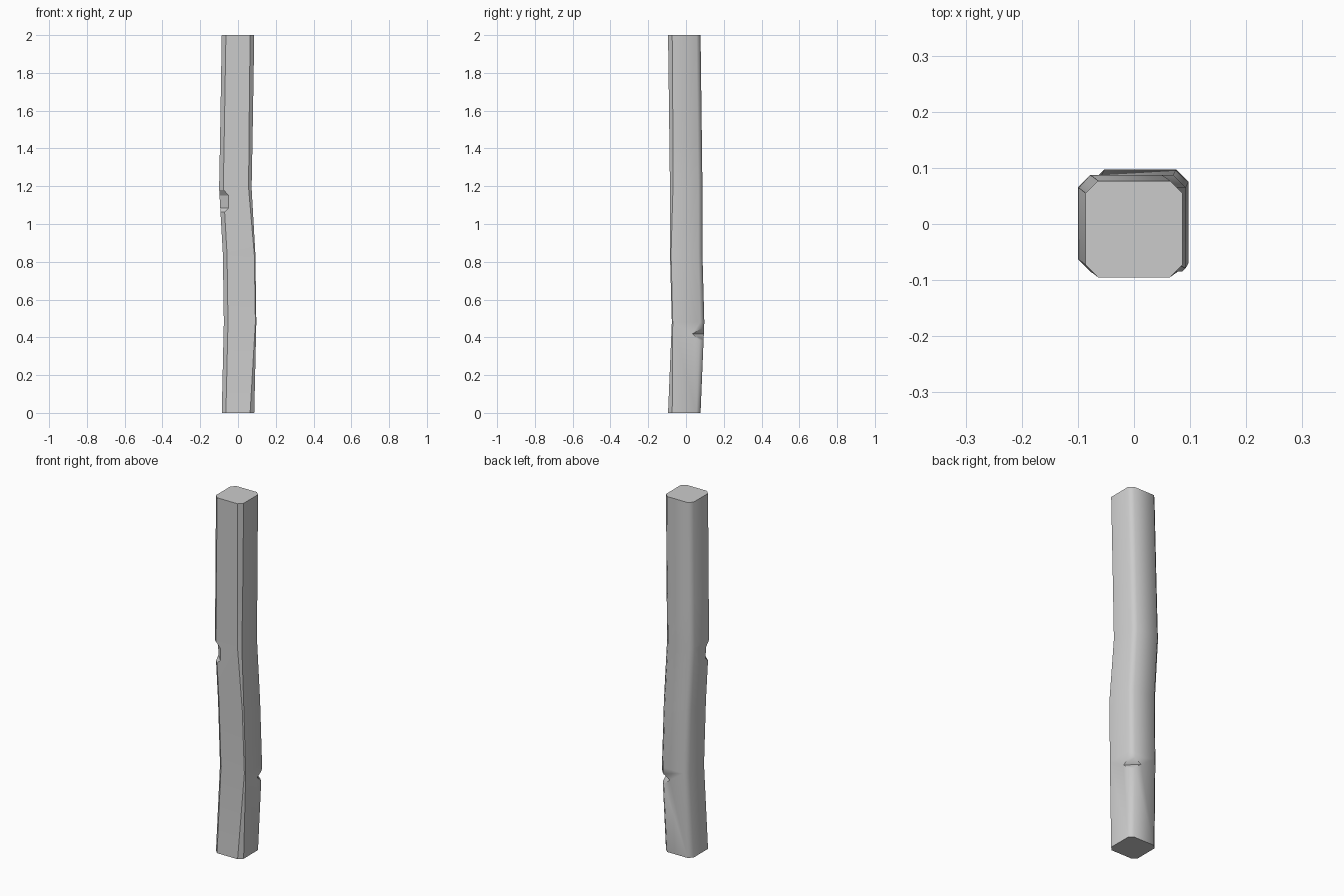
import bpy, bmesh, math
from mathutils import Vector, Euler

cube = bpy.data.objects.get("Cube")
if cube:
    bpy.data.objects.remove(cube, do_unlink=True)

# Grey wood material
wood = bpy.data.materials.new("pale_grey_wood")
wood.use_nodes = True
colour = (0.6, 0.6, 0.6, 1)
wood.diffuse_color = colour
wood.node_tree.nodes["Principled BSDF"].inputs["Base Color"].default_value = colour

HALF = 0.086
CHAMFER = 0.022

# Height, centre x, centre y, front left chamfer
RINGS = [
    (0.0, 0.0, -0.009, CHAMFER),
    (0.48, 0.011, 0.011, 0.005),
    (0.84, 0.006, 0.001, 0.006),
    (1.19, -0.014, 0.001, 0.016),
    (1.45, -0.009, -0.002, 0.019),
    (2.0, 0.0, -0.009, CHAMFER),
]


def section(z, cx, cy, front_left):
    """Square with cut corners, counter-clockwise from the front right."""
    points = []
    for sx, sy in ((-1, -1), (1, -1), (1, 1), (-1, 1)):
        c = front_left if (sx, sy) == (1, -1) else CHAMFER
        along_x = (cx + sx * (HALF - c), cy + sy * HALF, z)
        along_y = (cx + sx * HALF, cy + sy * (HALF - c), z)
        points += [along_y, along_x] if sx == sy else [along_x, along_y]
    return points


def new_object(name, bm):
    mesh = bpy.data.meshes.new(name)
    bm.to_mesh(mesh)
    bm.free()
    obj = bpy.data.objects.new(name, mesh)
    bpy.context.collection.objects.link(obj)
    return obj


# Crooked post lofted through the rings
bm = bmesh.new()
loops = [[bm.verts.new(p) for p in section(*ring)] for ring in RINGS]
for low, high in zip(loops, loops[1:]):
    for i in range(8):
        j = (i + 1) % 8
        bm.faces.new((low[i], low[j], high[j], high[i]))
bm.faces.new(loops[0][::-1])
bm.faces.new(loops[-1])
bmesh.ops.recalc_face_normals(bm, faces=bm.faces)
post = new_object("wooden_post", bm)
post.data.materials.append(wood)


def notch(name, corner, angle, profile):
    """Cut a chip across a corner; the profile is (outward, height)."""
    bm = bmesh.new()
    out = Vector((math.cos(angle), math.sin(angle), 0))
    side = Vector((-out.y, out.x, 0)) * 0.15
    ends = []
    for s in (-1, 1):
        ends.append([bm.verts.new(Vector(corner) + out * d + side * s + Vector((0, 0, h)))
                     for d, h in profile])
    n = len(profile)
    for i in range(n):
        j = (i + 1) % n
        bm.faces.new((ends[0][i], ends[0][j], ends[1][j], ends[1][i]))
    bm.faces.new(ends[0][::-1])
    bm.faces.new(ends[1])
    bmesh.ops.recalc_face_normals(bm, faces=bm.faces)
    cutter = new_object(name, bm)
    cutter.hide_render = True
    mod = post.modifiers.new(name, 'BOOLEAN')
    mod.operation = 'DIFFERENCE'
    mod.solver = 'EXACT'
    mod.object = cutter
    bpy.context.view_layer.objects.active = post
    bpy.ops.object.modifier_apply(modifier=name)
    bpy.data.objects.remove(cutter, do_unlink=True)


# Chips in the front right and back left corners
notch("upper_notch", (-0.085, -0.075, 1.12), math.radians(225),
      [(0.1, 0.07), (0.0, 0.06), (-0.018, 0.03), (-0.018, -0.035), (0.0, -0.06), (0.1, -0.08)])
notch("lower_notch", (0.086, 0.086, 0.40), math.radians(45),
      [(0.1, 0.07), (0.0, 0.045), (-0.03, 0.018), (0.0, -0.02), (0.1, -0.04)])

# Crisp front chamfers and ends, soft back corners
bm = bmesh.new()
bm.from_mesh(post.data)
for face in bm.faces:
    face.smooth = True
for edge in bm.edges:
    front = all(v.co.y < 0 for v in edge.verts)
    limit = math.radians(25 if front else 50)
    edge.smooth = edge.calc_face_angle(0) < limit
bm.to_mesh(post.data)
bm.free()
